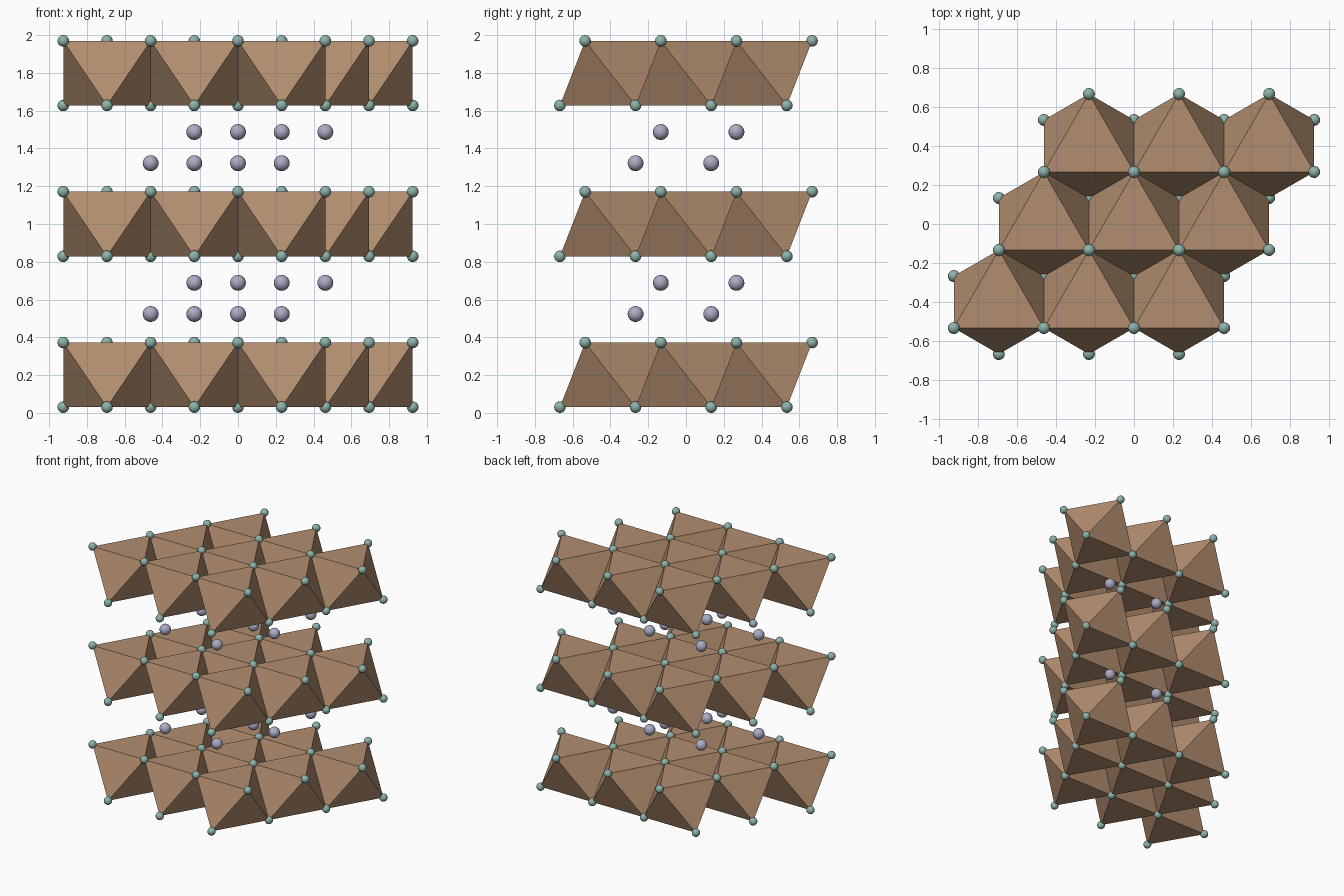
import bpy
import bmesh
from math import sqrt
from mathutils import Matrix, Vector

if "Cube" in bpy.data.objects:
    bpy.data.objects.remove(bpy.data.objects["Cube"], do_unlink=True)

# Lattice dimensions
A = 0.4625                 # spacing along a row
ROW = A * sqrt(3) / 2      # spacing between rows
R = A / sqrt(3)            # centre to corner, seen from above
THICK = 0.342              # height of one slab
ATOM_R, ION_R = 0.0305, 0.042
STEP = (2 - 2 * ATOM_R - THICK) / 2
BASES = [ATOM_R + k * STEP for k in range(3)]


def material(name, rgb):
    mat = bpy.data.materials.new(name)
    mat.use_nodes = True
    colour = (*rgb, 1)
    mat.diffuse_color = colour
    mat.node_tree.nodes["Principled BSDF"].inputs["Base Color"].default_value = colour
    return mat


def add_object(name, bm, mat):
    mesh = bpy.data.meshes.new(name)
    bm.to_mesh(mesh)
    bm.free()
    mesh.materials.append(mat)
    obj = bpy.data.objects.new(name, mesh)
    bpy.context.collection.objects.link(obj)


def add_spheres(name, points, radius, mat):
    bm = bmesh.new()
    for p in points:
        bmesh.ops.create_uvsphere(bm, u_segments=20, v_segments=12, radius=radius,
                                  matrix=Matrix.Translation(p))
    for face in bm.faces:
        face.smooth = True
    add_object(name, bm, mat)


def site(i, j):
    """Centre of the cell in column i, row j of the sheared lattice."""
    return Vector((i * A + j * A / 2, j * ROW, 0))


def corners(centre, z):
    """Upper triangle points to the back, lower triangle to the front."""
    for side, height in ((1, z + THICK), (-1, z)):
        for x, y in ((0, R), (-A / 2, -R / 2), (A / 2, -R / 2)):
            yield Vector((centre.x + side * x, centre.y + side * y, height))


brown = material("brown", (0.45, 0.27, 0.16))
teal = material("pale teal", (0.27, 0.45, 0.41))
lavender = material("lavender grey", (0.41, 0.41, 0.56))

# Slabs of edge-sharing octahedra with a ball on every distinct corner
for n, z in enumerate(BASES, 1):
    bm = bmesh.new()
    balls = {}
    for i in (-1, 0, 1):
        for j in (-1, 0, 1):
            points = list(corners(site(i, j), z))
            verts = [bm.verts.new(p) for p in points]
            bmesh.ops.convex_hull(bm, input=verts)
            for p in points:
                balls[tuple(round(c, 3) for c in p)] = p
    bmesh.ops.recalc_face_normals(bm, faces=bm.faces[:])
    add_object(f"octahedra_slab_{n}", bm, brown)
    add_spheres(f"corner_balls_{n}", balls.values(), ATOM_R, teal)

# Two staggered sheets of loose balls in each gap between slabs
for n, z in enumerate(BASES[:2], 1):
    cells = [site(i, j) for i in (0, 1) for j in (-1, 0)]
    low = [c + Vector((-A / 2, R / 2, z + 0.493)) for c in cells]
    high = [c + Vector((0, R, z + 0.658)) for c in cells]
    add_spheres(f"gap_balls_{n}", low + high, ION_R, lavender)
